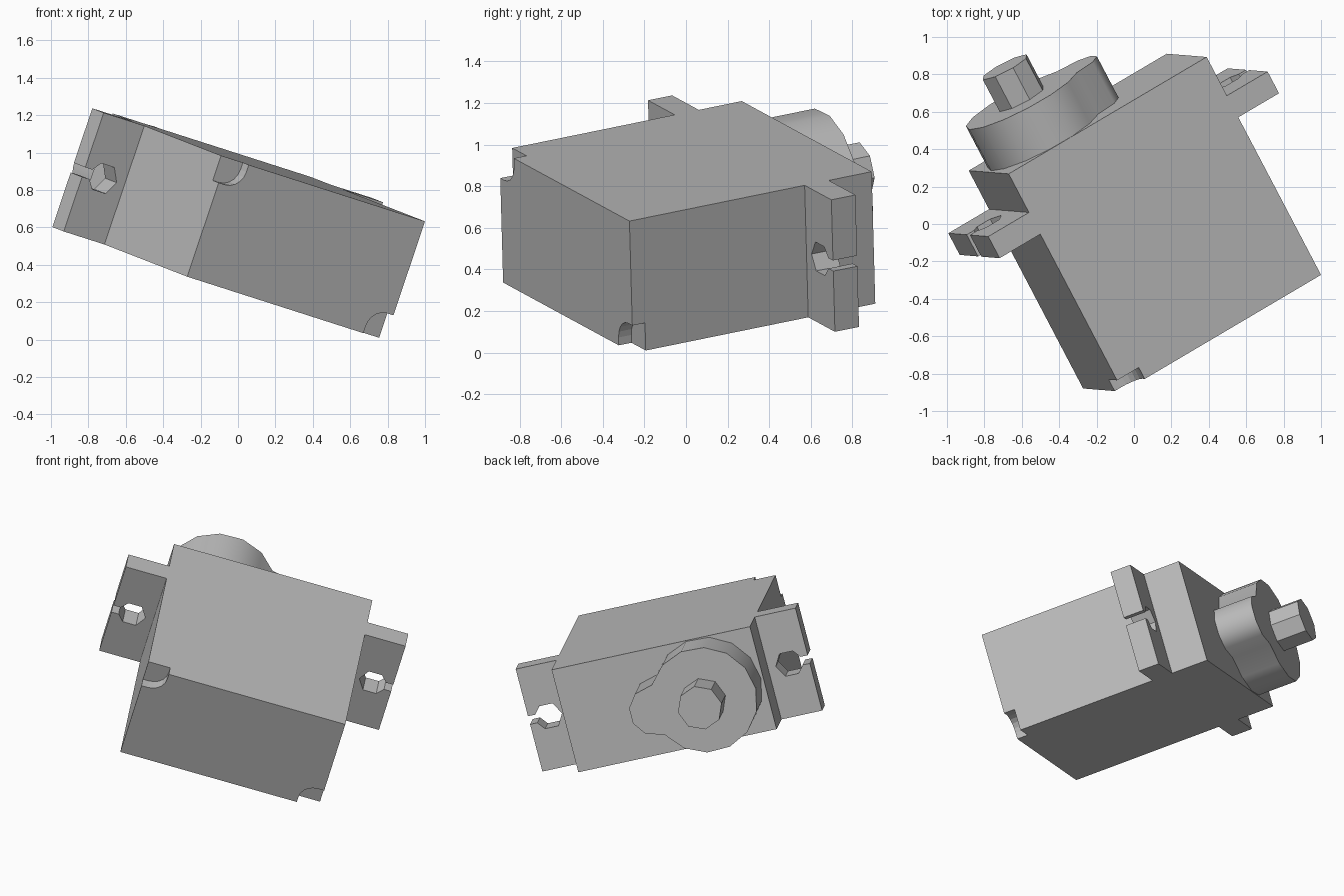
import bpy, bmesh
from math import radians, sin, cos
from mathutils import Matrix, Vector

if "Cube" in bpy.data.objects:
    bpy.data.objects.remove(bpy.data.objects["Cube"])

# Single plastic colour
grey = bpy.data.materials.new("plain_grey")
grey.use_nodes = True
grey.diffuse_color = (0.5, 0.5, 0.5, 1)
grey.node_tree.nodes["Principled BSDF"].inputs["Base Color"].default_value = (0.5, 0.5, 0.5, 1)

# Tilted frame: u runs along the case, v toward the shaft, w through the thickness
u = Vector((-0.83, -0.49, 0.266)).normalized()
v = Vector((-0.464, 0.868, 0.18))
v = (v - u * v.dot(u)).normalized()
w = u.cross(v)
FRAME = Matrix.Translation((1.0, -0.272, 0.632)) @ Matrix((u, v, w)).transposed().to_4x4()

LENGTH, HEIGHT, THICK = 1.275, 1.337, 0.67
MID = THICK / 2


def arc(cu, cw, r, start, end, steps):
    angles = [radians(start + (end - start) * i / steps) for i in range(steps + 1)]
    return [(cu + r * cos(a), cw + r * sin(a)) for a in angles]


def prism(name, outline, v0, v1):
    """Extrude a (u, w) outline along v and place it in the tilted frame."""
    bm = bmesh.new()
    face = bm.faces.new([bm.verts.new((a, v0, b)) for a, b in outline])
    new = bmesh.ops.extrude_face_region(bm, geom=[face])["geom"]
    top = [g for g in new if isinstance(g, bmesh.types.BMVert)]
    bmesh.ops.translate(bm, verts=top, vec=(0, v1 - v0, 0))
    bmesh.ops.recalc_face_normals(bm, faces=bm.faces)
    bm.transform(FRAME)
    mesh = bpy.data.meshes.new(name)
    bm.to_mesh(mesh)
    bm.free()
    mesh.materials.append(grey)
    obj = bpy.data.objects.new(name, mesh)
    bpy.context.collection.objects.link(obj)
    return obj


def activate(obj):
    bpy.ops.object.select_all(action="DESELECT")
    obj.select_set(True)
    bpy.context.view_layer.objects.active = obj


# Case with two diagonal cable notches in its base
case = prism("case", [(0, 0), (LENGTH, 0), (LENGTH, THICK), (0, THICK)], 0, HEIGHT)
notch = [(-0.1, -0.1), (0.14, -0.1), (0.14, 0.04)] + arc(0.04, 0.04, 0.1, 0, 90, 5) + [(-0.1, 0.14)]
corners = {
    "right_notch_cutter": [(a, THICK - b) for a, b in notch],
    "left_notch_cutter": [(LENGTH - a, b) for a, b in notch],
}
activate(case)
for name, outline in corners.items():
    cutter = prism(name, outline, -0.1, 0.07)
    cutter.hide_render = True
    mod = case.modifiers.new(name, "BOOLEAN")
    mod.operation = "DIFFERENCE"
    mod.solver = "EXACT"
    mod.object = cutter
    bpy.ops.object.modifier_apply(modifier=name)
    bpy.data.objects.remove(cutter)

# Mounting tabs, each with a six-sided screw hole open to the outer edge
EXT, SLIT = 0.262, 0.027
hole = arc(0.135, MID, 0.085, 18, 60, 1)[:1] + arc(0.135, MID, 0.085, 60, 300, 4) \
    + arc(0.135, MID, 0.085, 342, 343, 1)[:1]
tab = [(0, 0), (EXT, 0), (EXT, MID - SLIT)] + hole[::-1] + [(EXT, MID + SLIT), (EXT, THICK), (0, THICK)]
prism("left_mounting_tab", [(LENGTH + a, b) for a, b in tab], 0.967, 1.1)
prism("right_mounting_tab", [(-a, b) for a, b in tab], 0.967, 1.1)

# Gear housing: large round boss joined with a small lobe
SHAFT_U = 0.925
boss = arc(SHAFT_U, MID, 0.335, -151, 151, 12)
lobe = arc(0.61, MID, 0.16, 90, 270, 5)
housing = prism("gear_housing", boss + lobe[1:-1], HEIGHT - 0.01, 1.59)
activate(housing)
bpy.ops.object.shade_smooth_by_angle(angle=radians(40))

# Output shaft
prism("output_shaft", arc(SHAFT_U, MID, 0.14, 0, 315, 7), 1.57, 1.785)
